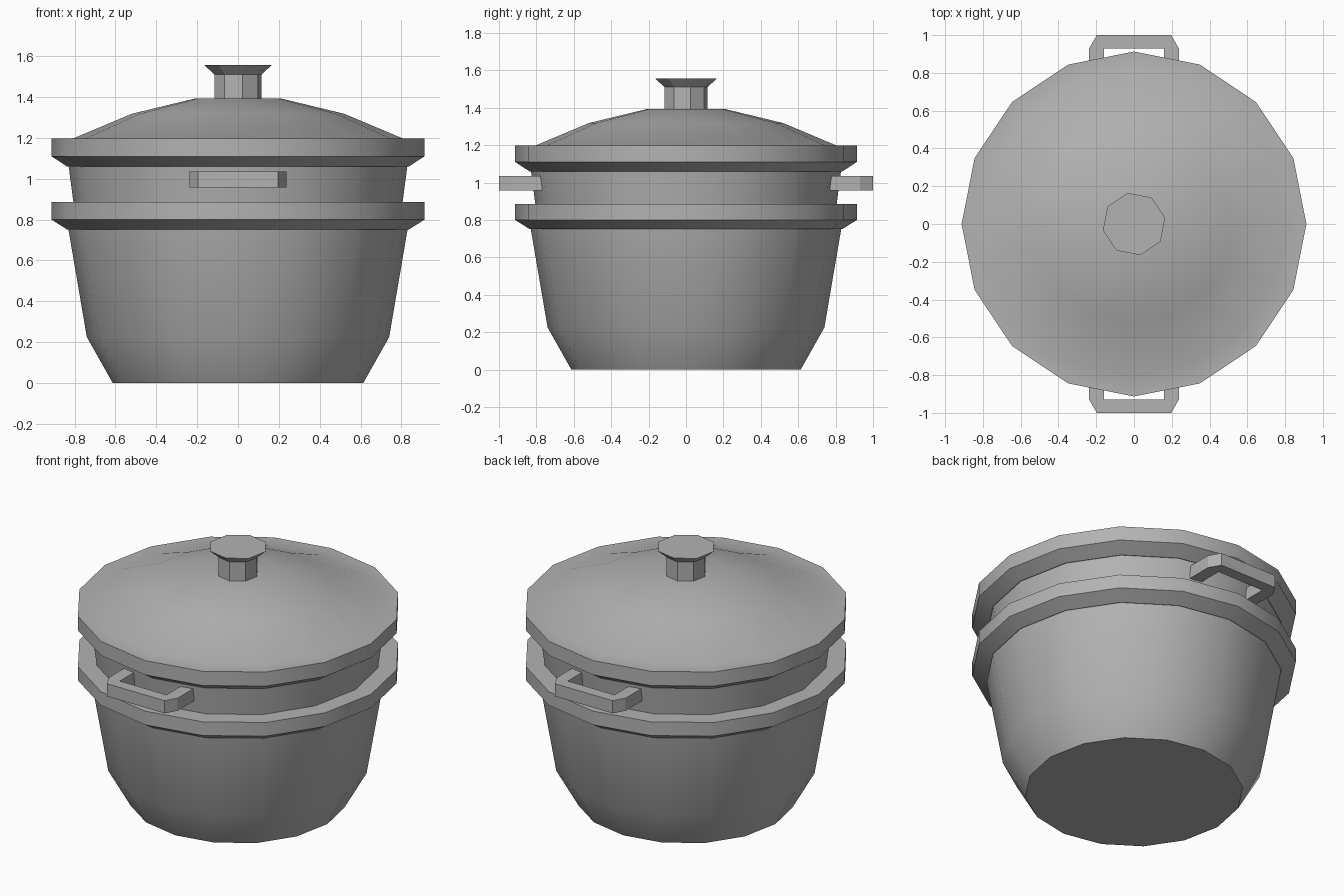
import bpy
from math import cos, sin, tau, radians

if "Cube" in bpy.data.objects:
    bpy.data.objects.remove(bpy.data.objects["Cube"])

# Dark grey metal
metal = bpy.data.materials.new("dark_metal")
metal.diffuse_color = (0.45, 0.45, 0.45, 1)
metal.use_nodes = True
metal.node_tree.nodes["Principled BSDF"].inputs["Base Color"].default_value = metal.diffuse_color


def add_mesh(name, verts, faces, smooth=False):
    mesh = bpy.data.meshes.new(name)
    mesh.from_pydata(verts, [], faces)
    mesh.update()
    mesh.materials.append(metal)
    obj = bpy.data.objects.new(name, mesh)
    bpy.context.collection.objects.link(obj)
    if smooth:
        bpy.ops.object.select_all(action='DESELECT')
        obj.select_set(True)
        bpy.context.view_layer.objects.active = obj
        bpy.ops.object.shade_smooth_by_angle(angle=radians(30))
    return obj


def lathe(name, profile, sides, turn=0.0, bottom=False, top=False, smooth=False):
    """Revolve a bottom-to-top (radius, z) profile, optionally capping the ends."""
    verts = [(r * cos(turn + tau * i / sides), r * sin(turn + tau * i / sides), z)
             for r, z in profile for i in range(sides)]
    faces = [(k * sides + i, k * sides + (i + 1) % sides,
              (k + 1) * sides + (i + 1) % sides, (k + 1) * sides + i)
             for k in range(len(profile) - 1) for i in range(sides)]
    if bottom:
        faces.append(tuple(reversed(range(sides))))
    if top:
        faces.append(tuple(range(len(verts) - sides, len(verts))))
    return add_mesh(name, verts, faces, smooth)


def handle(name, side):
    """Bracket handle: a U-shaped outline given thickness in z."""
    outer = [(-0.237, 0.77), (-0.237, 0.93), (-0.197, 1.0),
             (0.197, 1.0), (0.237, 0.93), (0.237, 0.77)]
    inner = [(0.16, 0.77), (0.16, 0.93), (-0.16, 0.93), (-0.16, 0.77)]
    loop = outer + inner
    n = len(loop)
    # A half turn puts the same handle on the other side
    verts = [(side * x, side * y, z) for z in (0.957, 1.035) for x, y in loop]
    flat = [(0, 1, 8, 9), (1, 2, 8), (2, 3, 7, 8), (3, 4, 7), (4, 5, 6, 7)]
    faces = flat + [tuple(n + i for i in reversed(f)) for f in flat]
    faces += [(i, n + i, n + (i + 1) % n, (i + 1) % n) for i in range(n)]
    return add_mesh(name, verts, faces)


# Pot body with its flared rim
lathe("pot", [(0.613, 0), (0.74, 0.225), (0.83, 0.752), (0.837, 0.752),
              (0.913, 0.80), (0.913, 0.885), (0.79, 0.885)],
      16, bottom=True, smooth=True)

# Upper steamer wall
lathe("steamer_wall", [(0.805, 0.88), (0.83, 1.07)], 16, smooth=True)

# Lid with flared rim and shallow dome
lathe("lid", [(0.80, 1.06), (0.837, 1.06), (0.913, 1.11), (0.913, 1.198),
              (0.805, 1.198), (0.52, 1.318), (0.21, 1.393)],
      16, top=True, smooth=True)

# Octagonal knob
lathe("lid_knob", [(0.117, 1.38), (0.117, 1.51), (0.168, 1.556)],
      8, turn=radians(11.25), bottom=True, top=True)

# Side handles
handle("back_handle", 1)
handle("front_handle", -1)
